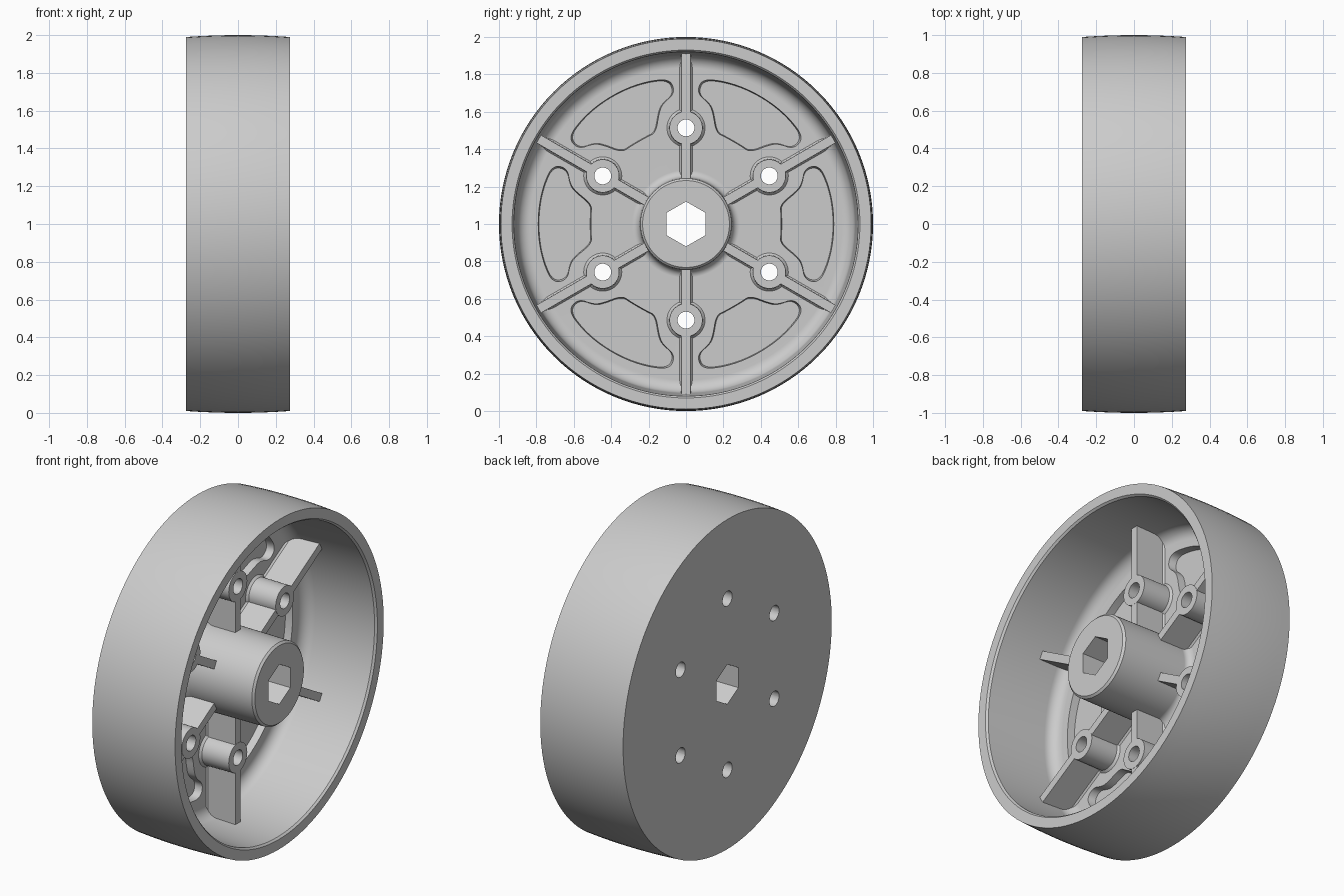
import bpy
import bmesh
from math import sin, cos, pi, radians
from mathutils import Matrix, Vector

cube = bpy.data.objects.get("Cube")
if cube:
    bpy.data.objects.remove(cube)

HALF = 0.275       # half the wheel width
FLOOR = -0.19      # inner face of the web
POST_R = 0.514     # bolt circle radius
SIXTHS = [radians(60 * k) for k in range(6)]
TONE = (0.6, 0.6, 0.6, 1)

grey = bpy.data.materials.new("moulded_grey")
grey.use_nodes = True
grey.diffuse_color = TONE
grey.node_tree.nodes["Principled BSDF"].inputs["Base Color"].default_value = TONE


def make_object(name, bm):
    """Store the mesh, lifted so the wheel stands on the ground."""
    bmesh.ops.recalc_face_normals(bm, faces=bm.faces)
    bmesh.ops.translate(bm, verts=bm.verts, vec=(0, 0, 1))
    mesh = bpy.data.meshes.new(name)
    bm.to_mesh(mesh)
    bm.free()
    mesh.materials.append(grey)
    obj = bpy.data.objects.new(name, mesh)
    bpy.context.collection.objects.link(obj)
    return obj


def circle(r, n, cy=0, turn=0):
    return [(cy + r * cos(2 * pi * k / n + turn), r * sin(2 * pi * k / n + turn))
            for k in range(n)]


def rect(y0, y1, w):
    return [(y0, -w), (y1, -w), (y1, w), (y0, w)]


def loft(bm, sections, angle=0):
    """Closed solid through (x, loop) sections, turned about the axle."""
    rot = Matrix.Rotation(angle, 3, 'X')
    rings = [[bm.verts.new(rot @ Vector((x, y, z))) for y, z in loop] for x, loop in sections]
    bm.faces.new(rings[0])
    bm.faces.new(rings[-1][::-1])
    n = len(rings[0])
    for a, b in zip(rings, rings[1:]):
        for i in range(n):
            j = (i + 1) % n
            bm.faces.new((a[i], b[i], b[j], a[j]))


def fillet(cx, cr, r, start, steps=8):
    """Quarter arc in the (x, radius) profile plane."""
    return [(cx + r * cos(start + pi / 2 * k / steps), cr + r * sin(start + pi / 2 * k / steps))
            for k in range(steps + 1)]


def rounded(points, passes=3):
    """Corner-cutting smooth of a closed loop."""
    for _ in range(passes):
        out = []
        for p, q in zip(points, points[1:] + points[:1]):
            p, q = Vector(p), Vector(q)
            out += [p.lerp(q, 0.25), p.lerp(q, 0.75)]
        points = out
    return [tuple(p) for p in points]


# Wheel body: rim, web and hub as one turned profile
WALL, HUB, FR, HR = 0.904, 0.248, 0.07, 0.04
profile = [(-HALF, 0)]
profile += [(HALF * t / 4, 1 - 0.01 * (t / 4) ** 2) for t in range(-4, 5)]
profile += [(HALF, 0.93), (HALF - 0.012, 0.92)]
profile += fillet(FLOOR + FR, WALL - FR, FR, pi / 2)
profile += fillet(FLOOR + HR, HUB + HR, HR, pi)
profile += [(HALF - 0.012, HUB - 0.004), (HALF, HUB - 0.016), (HALF, 0)]
bm = bmesh.new()
verts = [bm.verts.new((x, 0, r)) for x, r in profile]
edges = [bm.edges.new(pair) for pair in zip(verts, verts[1:])]
bmesh.ops.spin(bm, geom=verts + edges, cent=(0, 0, 0), axis=(1, 0, 0),
               angle=2 * pi, steps=128, use_duplicate=False)
bmesh.ops.remove_doubles(bm, verts=bm.verts, dist=0.0002)
body = make_object("wheel_body", bm)

# Bolt posts and radial ribs, each flared where it meets the web
bm_posts, bm_ribs = bmesh.new(), bmesh.new()
for a in SIXTHS:
    a += radians(30)
    loft(bm_posts, [(FLOOR - 0.02, circle(0.102, 48, POST_R)),
                    (FLOOR, circle(0.102, 48, POST_R)),
                    (FLOOR + 0.013, circle(0.09, 48, POST_R)),
                    (0, circle(0.088, 48, POST_R))], a)
    loft(bm_ribs, [(FLOOR - 0.02, rect(0.2, 0.94, 0.034)),
                   (FLOOR, rect(0.2, 0.94, 0.034)),
                   (FLOOR + 0.01, rect(0.2, 0.94, 0.026)),
                   (-0.001, rect(0.2, 0.94, 0.024))], a)
posts = make_object("bolt_posts", bm_posts)
ribs = make_object("radial_ribs", bm_ribs)

# Cutter: hex bore, bolt holes and web pockets with drafted walls
half = [(0.508, 0.05), (0.503, 0.105), (0.59, 0.175), (0.62, 0.215),
        (0.635, 0.30), (0.715, 0.315), (0.765, 0.20), (0.79, 0.07)]
pocket = rounded(half + [(y, -z) for y, z in reversed(half)])
pocket_floor = [(0.65 + 0.97 * (y - 0.65), 0.97 * z) for y, z in pocket]
bm = bmesh.new()
hexagon = circle(0.12, 6, turn=pi / 2)
loft(bm, [(-0.4, hexagon), (0.4, hexagon)])
for a in SIXTHS:
    hole = circle(0.045, 32, POST_R)
    loft(bm, [(-0.4, hole), (0.4, hole)], a + radians(30))
    loft(bm, [(FLOOR - 0.045, pocket_floor), (FLOOR, pocket), (-0.1, pocket)], a)
cutter = make_object("hole_cutter", bm)
cutter.hide_render = True

# Cut every part, then shade with crisp edges
for obj in (body, posts, ribs):
    bpy.ops.object.select_all(action='DESELECT')
    obj.select_set(True)
    bpy.context.view_layer.objects.active = obj
    cut = obj.modifiers.new("holes", 'BOOLEAN')
    cut.operation = 'DIFFERENCE'
    cut.solver = 'EXACT'
    cut.object = cutter
    bpy.ops.object.modifier_apply(modifier=cut.name)
    bpy.ops.object.shade_smooth_by_angle(angle=radians(30))
    weight = obj.modifiers.new("flat_weighting", 'WEIGHTED_NORMAL')
    weight.keep_sharp = True
bpy.data.objects.remove(cutter)
